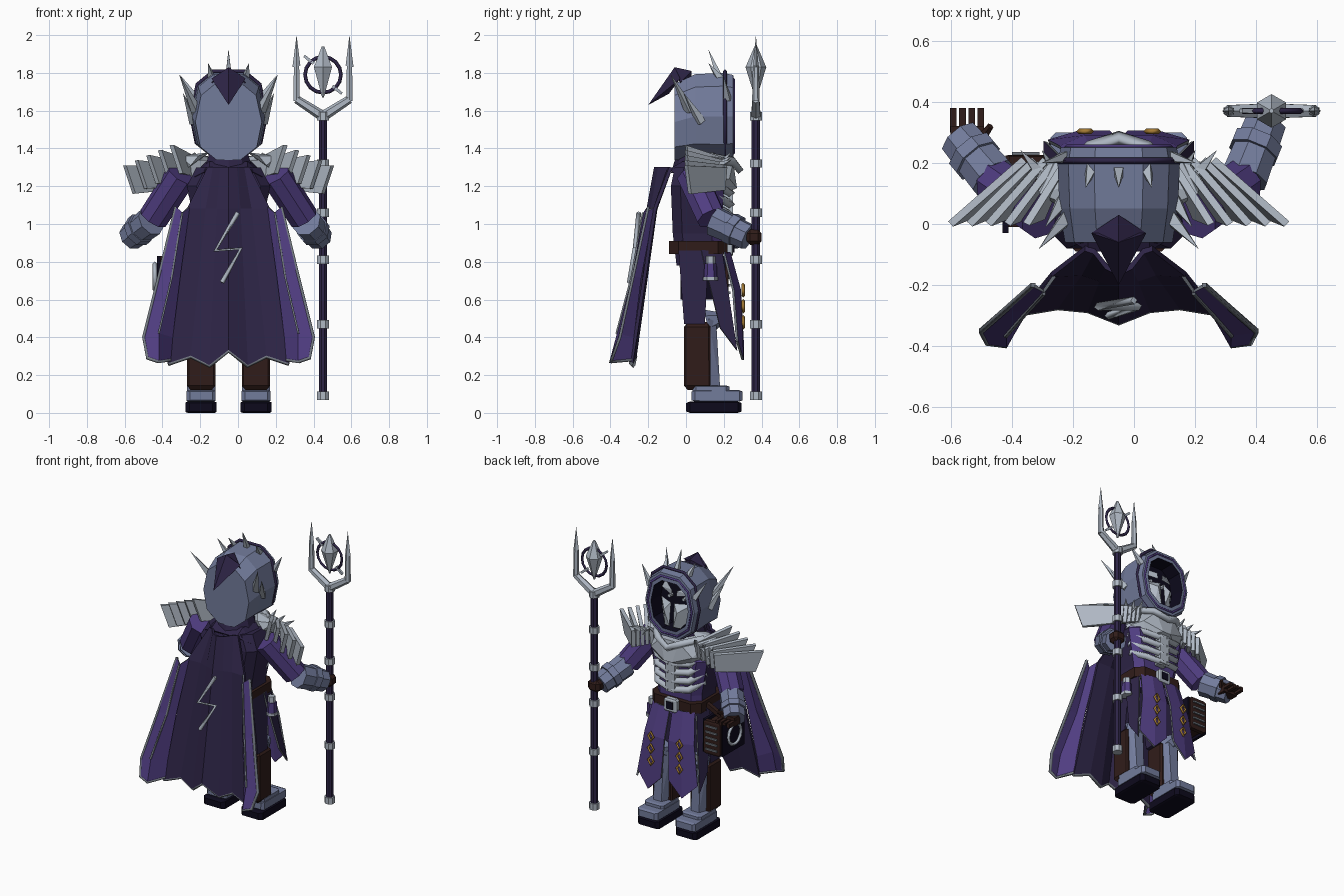
import bpy, bmesh, math
from mathutils import Vector

if "Cube" in bpy.data.objects:
    bpy.data.objects.remove(bpy.data.objects["Cube"])

AXIS = Vector((-.05, 0, 0))   # the body's mirror plane sits here


def colour(name, r, g, b):
    m = bpy.data.materials.new(name)
    m.use_nodes = True
    m.diffuse_color = (r, g, b, 1)
    m.node_tree.nodes["Principled BSDF"].inputs["Base Color"].default_value = (r, g, b, 1)
    return m


steel = colour("blue steel", .17, .2, .33)
silver = colour("pale silver", .43, .48, .55)
trim = colour("grey trim", .17, .19, .22)
purple = colour("purple cloth", .08, .047, .22)
plum = colour("dark plum cloth", .027, .018, .062)
brown = colour("brown leather", .03, .012, .01)
navy = colour("near black", .004, .003, .012)
gold = colour("gold", .38, .2, .035)


def finish(name, bm, *mats):
    bmesh.ops.recalc_face_normals(bm, faces=bm.faces)
    me = bpy.data.meshes.new(name)
    bm.to_mesh(me)
    bm.free()
    for m in mats:
        me.materials.append(m)
    ob = bpy.data.objects.new(name, me)
    ob.location = AXIS
    bpy.context.collection.objects.link(ob)
    return ob


def hull(name, pts, mat):
    bm = bmesh.new()
    for p in pts:
        bm.verts.new(p)
    bmesh.ops.convex_hull(bm, input=bm.verts)
    bmesh.ops.delete(bm, geom=[v for v in bm.verts if not v.link_faces], context='VERTS')
    return finish(name, bm, mat)


def box(name, lo, hi, mat, bevel=0):
    pts = [(x, y, z) for x in (lo[0], hi[0]) for y in (lo[1], hi[1]) for z in (lo[2], hi[2])]
    ob = hull(name, pts, mat)
    if bevel:
        mod = ob.modifiers.new("bevel", 'BEVEL')
        mod.width, mod.segments = bevel, 1
    return ob


def loft(name, rings, mats, end_mat=0):
    """Skin the rings; the last band and its cap take end_mat."""
    bm = bmesh.new()
    rows = [[bm.verts.new(p) for p in r] for r in rings]
    n = len(rows[0])
    for a, b in zip(rows, rows[1:]):
        for i in range(n):
            f = bm.faces.new((a[i], a[(i + 1) % n], b[(i + 1) % n], b[i]))
            f.material_index = end_mat if b is rows[-1] else 0
    bm.faces.new(rows[0])
    bm.faces.new(rows[-1]).material_index = end_mat
    return finish(name, bm, *mats)


def rod(name, p, q, r1, r2, mat, n=6):
    p, q = Vector(p), Vector(q)
    rot = (q - p).to_track_quat('Z', 'Y')
    circle = [Vector((math.cos(a), math.sin(a), 0)) for a in (math.tau * (i + .5) / n for i in range(n))]
    return loft(name, [[c + rot @ (v * r) for v in circle] for c, r in ((p, r1), (q, max(r2, .001)))], [mat])


def sheet(name, rows, mat, thick=.012, rim=trim):
    """Thin panel: a grid of points, with its own rim colour."""
    bm = bmesh.new()
    vs = [[bm.verts.new(p) for p in r] for r in rows]
    for a, b in zip(vs, vs[1:]):
        for i in range(len(a) - 1):
            bm.faces.new((a[i], a[i + 1], b[i + 1], b[i]))
    ob = finish(name, bm, mat, rim)
    mod = ob.modifiers.new("thickness", 'SOLIDIFY')
    mod.thickness, mod.offset, mod.material_offset_rim = thick, 0, 1
    return ob


def wire(name, pts, r, mat, closed=False):
    cu = bpy.data.curves.new(name, 'CURVE')
    cu.dimensions, cu.bevel_depth, cu.bevel_resolution, cu.use_fill_caps = '3D', r, 0, True
    sp = cu.splines.new('POLY')
    sp.points.add(len(pts) - 1)
    for v, p in zip(sp.points, pts):
        v.co = (*p, 1)
    sp.use_cyclic_u = closed
    cu.materials.append(mat)
    ob = bpy.data.objects.new(name, cu)
    ob.location = AXIS
    bpy.context.collection.objects.link(ob)


def slab_ring(z, w, y0, y1):
    c = .05
    return [(-w, y0 + c, z), (-w + c, y0, z), (w - c, y0, z), (w, y0 + c, z),
            (w, y1 - c, z), (w - c, y1, z), (c - w, y1, z), (-w, y1 - c, z)]


# Torso (bright in front, dark on flanks and back), neck and belt
torso = loft("torso", [slab_ring(*r) for r in ((.78, .17, -.05, .18), (.95, .17, -.07, .19),
                                               (1.2, .22, -.08, .2), (1.3, .17, -.06, .17))], [purple, plum])
for f in torso.data.polygons:
    f.material_index = int(f.normal.y < .3)
rod("neck", (0, .06, 1.27), (0, .06, 1.4), .14, .1, plum, 10)
loft("belt", [slab_ring(z, .19, -.09, .22) for z in (.84, .91)], [brown])
box("buckle", (-.05, .21, .83), (.05, .25, .92), silver, .01)
box("buckle_centre", (-.025, .24, .85), (.025, .256, .9), navy)

# Rib armour on the chest
hull("breastplate", [(s * x, y, z) for s in (-1, 1) for x, y, z in
     ((.2, .1, 1.34), (.225, .13, 1.22), (.12, .2, 1.16), (.07, .25, 1.33), (.16, .23, 1.24), (.03, .27, 1.19))], silver)
hull("sternum", [(x, y, z) for x in (-.035, .035) for y in (.18, .25) for z in (.97, 1.3)], silver)
wire("chest_chain", [(-.19, .14, 1.35), (-.09, .25, 1.33), (0, .28, 1.29), (.09, .25, 1.33), (.19, .14, 1.35)], .025, silver)

# Hood: octagonal loft with an open, dark front
OUTLINE = ((.07, -.23), (.17, -.15), (.2, 0), (.165, .16), (.08, .23))
PROFILE = [Vector((x, 0, z)) for x, z in OUTLINE] + [Vector((-x, 0, z)) for x, z in reversed(OUTLINE)]


def hood_ring(y, k, dz=0):
    return [p * k + Vector((0, y, 1.57 + dz)) for p in PROFILE]


loft("hood", [hood_ring(-.06, .88, -.03), hood_ring(.05, .97), hood_ring(.2, 1), hood_ring(.25, .95),
              hood_ring(.255, .72), hood_ring(.15, .7)], [steel, navy], 1)
wire("hood_band", hood_ring(.207, .995, .01), .011, plum, True)
wire("hood_lining", hood_ring(.252, .85), .008, purple, True)

# Hood crest curling backwards
hull("crest_front", [(0, .02, 1.59), (0, -.06, 1.83), (.09, -.03, 1.75), (-.09, -.03, 1.75), (0, .03, 1.81)], plum)
hull("crest_tip", [(0, -.2, 1.63), (0, -.06, 1.83), (.09, -.03, 1.77), (-.09, -.03, 1.77), (0, -.09, 1.69)], plum)
for x, tip in ((-.09, 1.85), (0, 1.92), (.09, 1.85)):
    rod("crown_spike", (x, .18, 1.77), (x * 1.2, .12, tip), .025, 0, silver, 4)

# Cape
HEM = [(-.32, -.29, .26), (-.2, -.27, .3), (-.1, -.28, .25), (0, -.32, .33),
       (.1, -.28, .25), (.2, -.27, .3), (.32, -.29, .26)]
sheet("cape", [[(-.11, -.08, 1.3), (-.08, -.09, 1.3), (-.04, -.14, 1.3), (0, -.16, 1.3),
                (.04, -.14, 1.3), (.08, -.09, 1.3), (.11, -.08, 1.3)],
               [(-.22, -.165, 1.08), (-.12, -.16, 1.08), (-.06, -.18, 1.08), (0, -.2, 1.08),
                (.06, -.18, 1.08), (.12, -.16, 1.08), (.22, -.165, 1.08)], HEM], plum, .018, plum)
wire("cape_hem", HEM, .012, trim)
wire("cape_zigzag", [(.05, -.25, 1.06), (-.07, -.27, .86), (.065, -.27, .87), (-.035, -.3, .69)], .013, silver)
hull("cape_collar", [(s * x, y, z) for s in (-1, 1) for x, y, z in
     ((.1, -.09, 1.29), (.18, -.04, 1.25), (.18, .08, 1.27), (.12, .1, 1.33), (.1, -.02, 1.33))], plum)

for s in (-1, 1):
    def m(*pts):
        return [(s * x, y, z) for x, y, z in pts]

    # Face mask halves, brows and side spikes of the hood
    hull("mask_cheek", m((.012, .22, 1.58), (.12, .17, 1.58), (.11, .17, 1.48), (.06, .22, 1.415),
                         (.015, .235, 1.42), (.05, .245, 1.53)), silver)
    hull("mask_brow", m((.015, .2, 1.62), (.125, .16, 1.64), (.1, .15, 1.69), (.02, .2, 1.66)), silver)
    rod("eye", *m((.055, .14, 1.6), (.055, .18, 1.6)), .015, .012, silver)
    for base, tip, r in (((.17, .02, 1.6), (.26, -.08, 1.79), .03), ((.18, .08, 1.54), (.24, -.01, 1.69), .03),
                         ((.17, .22, 1.66), (.25, .2, 1.78), .025)):
        rod("hood_spike", *m(base, tip), r, 0, silver, 4)

    # Ribs
    for i in range(4):
        z = .985 + i * .06
        wire("rib", m((.01, .235, z), (.12, .21, z + .015), (.18 + i * .01, .12, z + .06)), .025, silver)

    # Outer cape panels with trim and a slit
    outer = m((.21, -.17, 1.09), (.28, -.2, 1.09), (.37, -.28, .72), (.45, -.35, .4), (.43, -.39, .29), (.37, -.4, .27),
              (.31, -.29, .28))
    slit = m((.245, -.22, 1.06), (.3, -.28, .72), (.37, -.36, .42))
    sheet("cape_wing", [[outer[0], slit[0], outer[1]], [m((.26, -.24, .72))[0], slit[1], outer[2]],
                        [m((.3, -.28, .4))[0], slit[2], outer[3]], [outer[6], outer[5], outer[4]]], purple)
    wire("wing_trim", outer[1:], .01, trim)
    wire("wing_slit", [Vector(p) - Vector((0, .008, 0)) for p in slit], .007, trim)

    # Arms
    wrist = (.52, .28, .93) if s < 0 else (.48, .33, .93)
    elbow = (.4, .135, 1.03)
    rod("upper_arm", *m((.25, .03, 1.26), elbow), .083, .08, purple, 8)
    rod("gauntlet", *m((.41, .15, 1.015), wrist), .082, .072, steel, 8)
    mid = [(a + b) / 2 for a, b in zip(elbow, wrist)]
    rod("gauntlet_band", *m(mid, [a + (b - a) * .4 for a, b in zip(mid, wrist)]), .086, .086, steel, 8)

    # Shoulder blades fanning out and backwards
    for i in range(5):
        x, z, root = .55 - i * .062, 1.31 + i * .027, .31 - .035 * i
        sheet("shoulder_blade", [m((root, .21, 1.3 + i * .012), (x, 0, z)),
                                 m((root + .005, .2, 1.18 + i * .015), (x - .05, .02, z - .15))], silver, .024, silver)
    for i in range(3):
        rod("shoulder_spike", *m((.16 + i * .05, .17, 1.31), (.18 + i * .07, .24, 1.38 - i * .02)), .025, 0, silver, 4)
    hull("shoulder_cap", m((.1, .14, 1.38), (.2, .22, 1.34), (.26, .1, 1.36), (.28, .2, 1.24), (.16, .06, 1.36),
                           (.2, .06, 1.31)), silver)

    # Legs, greaves and boots
    hull("trouser_leg", m(*[(x, y, z) for x0, x1, y0, y1, z in ((.04, .19, -.04, .12, .86), (.06, .21, -.01, .1, .47))
                            for x in (x0, x1) for y in (y0, y1)]), plum)
    box("shin", m((.07, -.01, .12))[0], m((.22, .13, .48))[0], brown, .02)
    hull("greave", m((.08, .1, .13), (.21, .1, .13), (.08, .12, .5), (.21, .12, .5), (.115, .18, .14),
                     (.175, .18, .14), (.11, .16, .48), (.18, .16, .48)), steel)
    rod("knee_guard", *m((.145, .11, .48), (.145, .18, .5)), .07, .035, steel)
    rod("knee_spike", *m((.145, .16, .49), (.145, .2, .58)), .025, 0, silver, 4)
    box("boot_sole", m((.063, 0, 0))[0], m((.228, .295, .06))[0], navy, .018)
    box("boot", m((.068, .03, .06))[0], m((.223, .3, .12))[0], steel, .015)
    box("boot_instep", m((.07, .035, .1))[0], m((.22, .23, .145))[0], steel, .015)

    # Skirt panels with gold ornaments
    sheet("tabard", [m((.01, .23, .85), (.09, .23, .85), (.16, .2, .85)),
                     m((.015, .285, .65), (.11, .285, .65), (.19, .25, .65)),
                     m((.03, .3, .38), (.13, .3, .28), (.23, .27, .38))], purple)
    sheet("hip_panel", [m((.16, .19, .86), (.19, .08, .86)), m((.24, .27, .33), (.24, .18, .45))], plum)
    for i in range(3):
        z = .65 - i * .085
        wire("gold_ornament", m((.09, .303, z), (.11, .303, z + .03), (.13, .303, z), (.11, .303, z - .03)),
             .009, gold, True)

# Open right hand and gripping left hand
hull("open_palm", [(x, y, z) for x in (-.55, -.44) for y in (.26, .32) for z in (.9, .96)], brown)
for i in range(4):
    box("finger", (-.552 + i * .03, .3, .91 + i % 2 * .01), (-.53 + i * .03, .38, .94), brown)
rod("thumb", (-.45, .28, .94), (-.42, .32, .97), .018, .012, brown)
box("gripping_hand", (.45, .32, .89), (.54, .4, .97), brown, .02)

# Staff with forked head
SX, SY = .5, .37
rod("staff_shaft", (SX, SY, .07), (SX, SY, 1.58), .024, .024, plum, 8)
for z in (.09, .47, .81, 1.06, 1.32, 1.57):
    rod("staff_ring", (SX, SY, z - .022), (SX, SY, z + .022), .034, .034, silver, 8)
for s in (-1, 1):
    px = SX + s * .14
    rod("fork_arm", (SX, SY, 1.57), (px, SY, 1.66), .028, .022, silver)
    rod("fork_prong", (px, SY, 1.65), (px, SY, 1.84), .02, .016, silver)
    hull("fork_tip", [(px, SY, 2), (px + s * .022, SY, 1.83), (px - s * .02, SY, 1.84),
                      (px, SY + .015, 1.83), (px, SY - .015, 1.83)], silver)
    rod("ring_spike", (SX + s * .05, SY, 1.79 - s * .06), (SX + s * .1, SY, 1.79 - s * .1), .012, .01, silver, 4)
wire("staff_hoop", [(SX + .095 * math.cos(a), SY, 1.79 + .095 * math.sin(a))
                    for a in (math.tau * i / 16 for i in range(16))], .01, plum, True)
rod("crystal_top", (SX, SY, 1.83), (SX, SY, 1.94), .055, .008, silver)
rod("crystal_base", (SX, SY, 1.83), (SX, SY, 1.67), .055, .005, silver)

# Book hung on one hip, vial on the other
box("book_pages", (-.365, -.01, .62), (-.25, .2, .81), brown)
for x in (-.38, -.25):
    box("book_cover", (x, -.03, .6), (x + .02, .21, .83), navy)
box("book_spine", (-.37, .19, .6), (-.24, .225, .83), brown, .01)
for i in range(5):
    box("spine_stud", (-.35, .22, .63 + i * .04), (-.26, .235, .642 + i * .04), trim)
wire("book_ring", [(-.39, .09 + .07 * math.cos(a), .72 + .07 * math.sin(a))
                   for a in (math.tau * i / 12 for i in range(12))], .012, silver, True)
rod("book_strap", (-.3, .1, .82), (-.18, .1, .88), .02, .02, brown, 4)
rod("vial", (.22, .13, .71), (.22, .13, .79), .036, .032, purple)
rod("vial_cap", (.22, .13, .79), (.22, .13, .83), .025, .025, silver)
rod("vial_base", (.22, .13, .7), (.22, .13, .72), .04, .04, silver)
